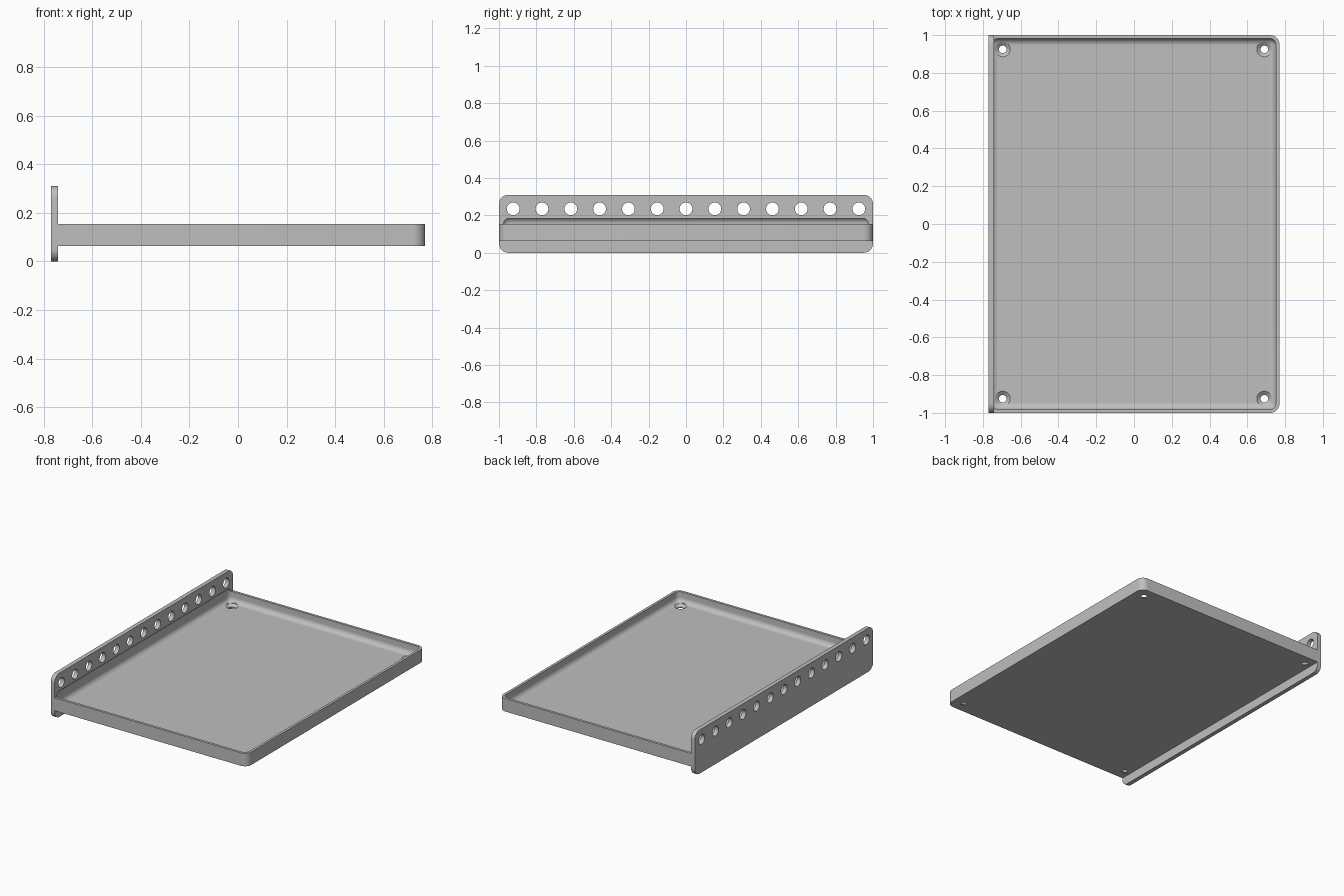
import bpy, bmesh, math
from mathutils import Matrix, Vector

cube = bpy.data.objects.get("Cube")
if cube:
    bpy.data.objects.remove(cube, do_unlink=True)

grey = bpy.data.materials.new("plain grey")
grey.use_nodes = True
COLOUR = (0.52, 0.52, 0.52, 1)
grey.diffuse_color = COLOUR
grey.node_tree.nodes["Principled BSDF"].inputs["Base Color"].default_value = COLOUR


def make(name, bm):
    bmesh.ops.recalc_face_normals(bm, faces=bm.faces)
    mesh = bpy.data.meshes.new(name)
    bm.to_mesh(mesh)
    bm.free()
    mesh.materials.append(grey)
    obj = bpy.data.objects.new(name, mesh)
    bpy.context.collection.objects.link(obj)
    return obj


def rounded_box(name, lo, hi, radius, pick):
    """Box from corner lo to corner hi, rounding the edges chosen by pick(direction, midpoint)."""
    lo, hi = Vector(lo), Vector(hi)
    bm = bmesh.new()
    bmesh.ops.create_cube(bm, size=1)
    for v in bm.verts:
        v.co = Vector(h if c > 0 else l for c, l, h in zip(v.co, lo, hi))
    edges = [e for e in bm.edges
             if pick((e.verts[1].co - e.verts[0].co).normalized(),
                     (e.verts[0].co + e.verts[1].co) / 2)]
    bmesh.ops.bevel(bm, geom=edges, offset=radius, segments=8, profile=0.5,
                    affect='EDGES', clamp_overlap=True)
    return make(name, bm)


def lathe(bm, profile, matrix, sides=32):
    """Closed turned solid from (radius, height) pairs."""
    rings = []
    for r, h in profile:
        angles = [math.tau * i / sides for i in range(sides)]
        rings.append([bm.verts.new(matrix @ Vector((r * math.cos(a), r * math.sin(a), h)))
                      for a in angles])
    for low, high in zip(rings, rings[1:]):
        for i in range(sides):
            j = (i + 1) % sides
            bm.faces.new((low[i], low[j], high[j], high[i]))
    bm.faces.new(rings[0][::-1])
    bm.faces.new(rings[-1])


def cut(obj, cutter):
    mod = obj.modifiers.new("cut", 'BOOLEAN')
    mod.operation = 'DIFFERENCE'
    mod.solver = 'EXACT'
    mod.object = cutter
    bpy.context.view_layer.objects.active = obj
    bpy.ops.object.modifier_apply(modifier=mod.name)


FLOOR, BASE = 0.083, 0.063

# Shallow tray, with its two free corners rounded
tray = rounded_box("tray", (-0.74, -1, BASE), (0.77, 1, 0.155), 0.05,
                   lambda d, m: abs(d.z) > 0.9 and m.x > 0)

# Upright mounting flange, with its four corners rounded
flange = rounded_box("mounting_flange", (-0.77, -1, 0), (-0.74, 1, 0.31), 0.05,
                     lambda d, m: abs(d.x) > 0.9)

# Hollow of the tray, which also bites a shallow groove into the flange
cavity = rounded_box("cavity_cutter", (-0.755, -0.982, FLOOR), (0.752, 0.982, 0.19), 0.035,
                     lambda d, m: True)

# Countersunk screw holes in the tray floor
bm = bmesh.new()
for x in (-0.695, 0.69):
    for y in (-0.925, 0.925):
        lathe(bm, [(0.02, BASE - 0.05), (0.02, BASE + 0.004), (0.04, FLOOR), (0.04, 0.12)],
              Matrix.Translation((x, y, 0)))
screw_holes = make("screw_hole_cutter", bm)

# Row of round holes along the flange
bm = bmesh.new()
turn = Matrix.Rotation(math.pi / 2, 4, 'Y')
for i in range(13):
    lathe(bm, [(0.034, -0.1), (0.034, 0.1)],
          Matrix.Translation((-0.755, (i - 6) * 0.154, 0.235)) @ turn)
flange_holes = make("flange_hole_cutter", bm)

cut(tray, cavity)
cut(tray, screw_holes)
cut(flange, cavity)
cut(flange, flange_holes)
for helper in (cavity, screw_holes, flange_holes):
    bpy.data.objects.remove(helper, do_unlink=True)

# Smooth the rounded areas, keeping the edges sharp
bpy.ops.object.select_all(action='DESELECT')
for obj in (tray, flange):
    obj.select_set(True)
bpy.context.view_layer.objects.active = tray
bpy.ops.object.shade_smooth_by_angle(angle=math.radians(30))
